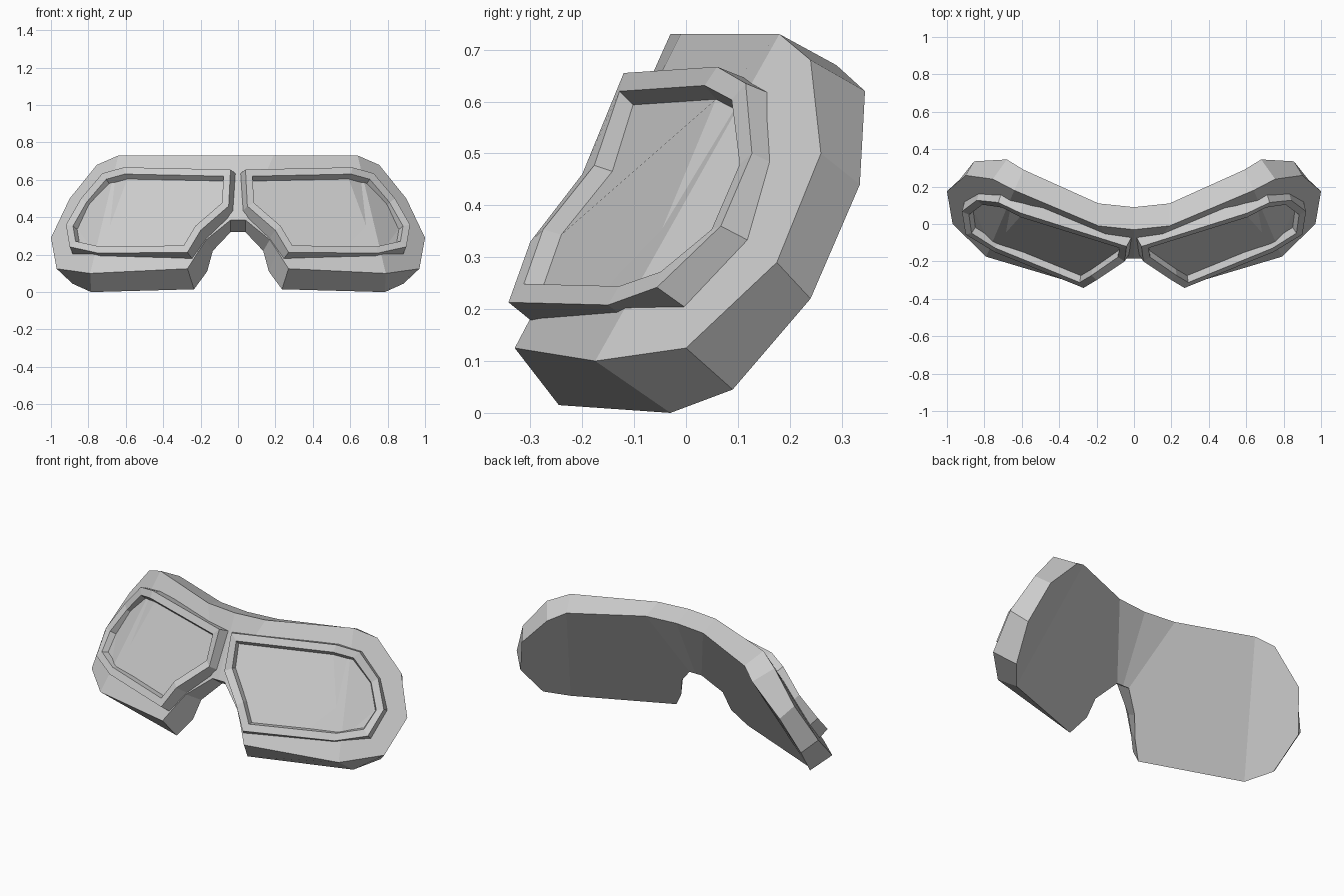
import bpy, bmesh
from mathutils import Vector

cube = bpy.data.objects.get("Cube")
if cube:
    bpy.data.objects.remove(cube, do_unlink=True)

grey = bpy.data.materials.new("light grey")
grey.use_nodes = True
colour = (0.6, 0.6, 0.6, 1)
grey.diffuse_color = colour
grey.node_tree.nodes["Principled BSDF"].inputs["Base Color"].default_value = colour

# Direction the eyepiece on the +x side looks towards
FORWARD = Vector((0.34, -0.81, 0.47))


def to_loop(points):
    return [Vector(p) for p in points]


def inset(loop, amount):
    """Move a clockwise loop inwards within its sloping plane."""
    result = []
    for i, point in enumerate(loop):
        before = point - loop[i - 1]
        after = loop[(i + 1) % len(loop)] - point
        normals = []
        for edge in (before, after):
            normals.append(Vector((edge.z, -edge.x)).normalized())
        bisector = (normals[0] + normals[1]).normalized()
        shift = bisector * amount / max(0.5, bisector.dot(normals[0]))
        slope = 0.36 * shift.x + 0.62 * shift.y
        result.append(point + Vector((shift.x, slope, shift.y)))
    return result


def mirrored_part(name, loops, first_panels, last_panels, closed):
    """Bridge loops in order, cap both ends with panels, mirror across x."""
    bm = bmesh.new()
    rings = [[bm.verts.new(p) for p in loop] for loop in loops]
    count = len(rings[0])
    for a, b in zip(rings, rings[1:]):
        for i in range(count if closed else count - 1):
            j = (i + 1) % count
            bm.faces.new((a[i], a[j], b[j], b[i]))
    for ring, panels in ((rings[0], first_panels), (rings[-1], last_panels)):
        for panel in panels:
            bm.faces.new([ring[i] for i in panel])
    bmesh.ops.recalc_face_normals(bm, faces=bm.faces[:])
    mesh = bpy.data.meshes.new(name)
    bm.to_mesh(mesh)
    bm.free()
    mesh.materials.append(grey)
    obj = bpy.data.objects.new(name, mesh)
    bpy.context.collection.objects.link(obj)
    mirror = obj.modifiers.new("Mirror", "MIRROR")
    mirror.use_clip = True
    return obj


# Body: front and back outlines from top centre, round the side, to the nose
body_front = to_loop([
    (0, -.03, .73), (.19, -.01, .73), (.64, .18, .73), (.755, .24, .68),
    (.9, .26, .5), (1, .175, .29), (.97, 0, .125), (.79, -.175, .1),
    (.27, -.33, .125), (.21, -.28, .22), (.17, -.25, .28),
    (.04, -.185, .385), (0, -.185, .385)])
body_back = to_loop([
    (0, .09, .69), (.19, .11, .69), (.59, .29, .67), (.68, .345, .62),
    (.855, .335, .44), (.93, .24, .22), (.885, .09, .045), (.785, -.03, 0),
    (.235, -.245, .015), (.165, -.19, .11), (.135, -.155, .22),
    (.04, -.09, .32), (0, -.09, .32)])
body_panels = [(0, 1, 11, 12), (1, 2, 7, 8, 9, 10, 11), (2, 3, 4, 5, 6, 7)]
mirrored_part("goggle_body", [body_front, body_back],
              body_panels, body_panels, False)

# Raised eyepiece rims with recessed lenses
rim = to_loop([
    (.04, -.12, .655), (.61, .06, .667), (.725, .115, .635), (.84, .127, .5),
    (.92, .067, .36), (.9, -.056, .242), (.745, -.15, .208),
    (.27, -.342, .213), (.2, -.3, .33), (.05, -.2, .46)])
rim_base = [p - FORWARD * 0.09 for p in inset(rim, -0.01)]
rim_inner = inset(rim, 0.036)
lens_edge = [p - FORWARD * 0.035 for p in inset(rim, 0.046)]
lens_panels = [(0, 1, 6, 7, 8, 9), (1, 2, 3, 4, 5, 6)]
mirrored_part("eyepieces", [rim_base, rim, rim_inner, lens_edge],
              lens_panels, lens_panels, True)
